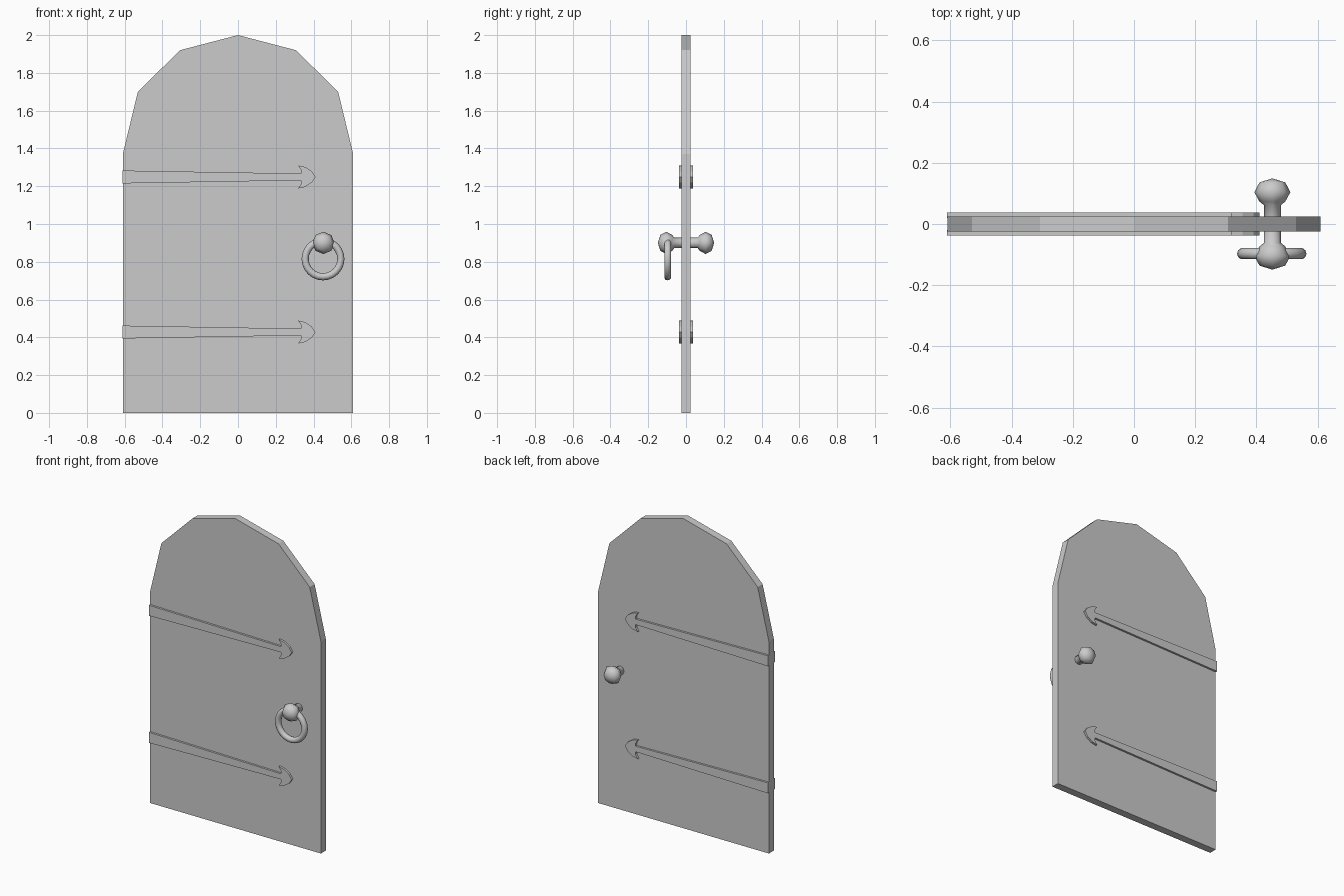
import bpy, bmesh, math
from mathutils import Matrix

if "Cube" in bpy.data.objects:
    bpy.data.objects.remove(bpy.data.objects["Cube"])


def add_object(name, bm, smooth=False):
    bmesh.ops.recalc_face_normals(bm, faces=bm.faces)
    for f in bm.faces:
        f.smooth = smooth
    mesh = bpy.data.meshes.new(name)
    bm.to_mesh(mesh)
    bm.free()
    ob = bpy.data.objects.new(name, mesh)
    bpy.context.collection.objects.link(ob)
    return ob


def slab(name, outline, y0, y1):
    """Extrude an (x, z) outline from y0 to y1."""
    bm = bmesh.new()
    face = bm.faces.new([bm.verts.new((x, y0, z)) for x, z in outline])
    out = bmesh.ops.extrude_face_region(bm, geom=[face])
    moved = [v for v in out["geom"] if isinstance(v, bmesh.types.BMVert)]
    bmesh.ops.translate(bm, verts=moved, vec=(0, y1 - y0, 0))
    return add_object(name, bm)


def lathe(name, profile, x, z, sides=8):
    """Spin a (radius, y) profile around an axis along y."""
    bm = bmesh.new()
    verts = [bm.verts.new((r, y, 0)) for r, y in profile]
    edges = [bm.edges.new(p) for p in zip(verts, verts[1:])]
    bmesh.ops.spin(bm, geom=verts + edges, cent=(0, 0, 0), axis=(0, 1, 0),
                   angle=math.tau, steps=sides)
    bmesh.ops.remove_doubles(bm, verts=bm.verts, dist=1e-5)
    bmesh.ops.transform(bm, matrix=Matrix.Translation((x, 0, z)), verts=bm.verts)
    return add_object(name, bm, smooth=True)


def torus(name, center, major, minor, n=24, m=10):
    """Ring standing in the xz plane."""
    bm = bmesh.new()
    rings = []
    for i in range(n):
        a = math.tau * i / n
        ring = []
        for j in range(m):
            b = math.tau * j / m
            r = major + minor * math.cos(b)
            ring.append(bm.verts.new((center[0] + r * math.cos(a),
                                      center[1] + minor * math.sin(b),
                                      center[2] + r * math.sin(a))))
        rings.append(ring)
    for i in range(n):
        p, q = rings[i], rings[(i + 1) % n]
        for j in range(m):
            k = (j + 1) % m
            bm.faces.new((p[j], p[k], q[k], q[j]))
    return add_object(name, bm, smooth=True)


# Door panel with faceted arch
half = [(0.61, 0), (0.61, 1.37), (0.53, 1.70), (0.307, 1.92)]
slab("door_panel", half + [(0, 2.0)] + [(-x, z) for x, z in reversed(half)],
     -0.025, 0.025)

# Arrow-tipped hinge straps on both faces
upper = [(-0.611, 0.034), (0.335, 0.018), (0.333, 0.038), (0.318, 0.061),
         (0.355, 0.053), (0.39, 0.03)]
arrow = upper + [(0.41, 0)] + [(x, -z) for x, z in reversed(upper)]
for level, height in (("upper", 1.249), ("lower", 0.428)):
    outline = [(x, z + height) for x, z in arrow]
    for face, s in (("front", -1), ("back", 1)):
        slab(f"{level}_{face}_strap", outline, s * 0.02, s * 0.038)

# Knobs and their shaft
knob_half = [(0, 0.149), (0.042, 0.136), (0.059, 0.104), (0.042, 0.073),
             (0.028, 0.062)]
lathe("knobs_and_shaft", knob_half + [(r, -y) for r, y in reversed(knob_half)],
      0.452, 0.90)

# Pull ring hanging from the front knob
torus("pull_ring", (0.45, -0.097, 0.815), 0.0945, 0.019)
